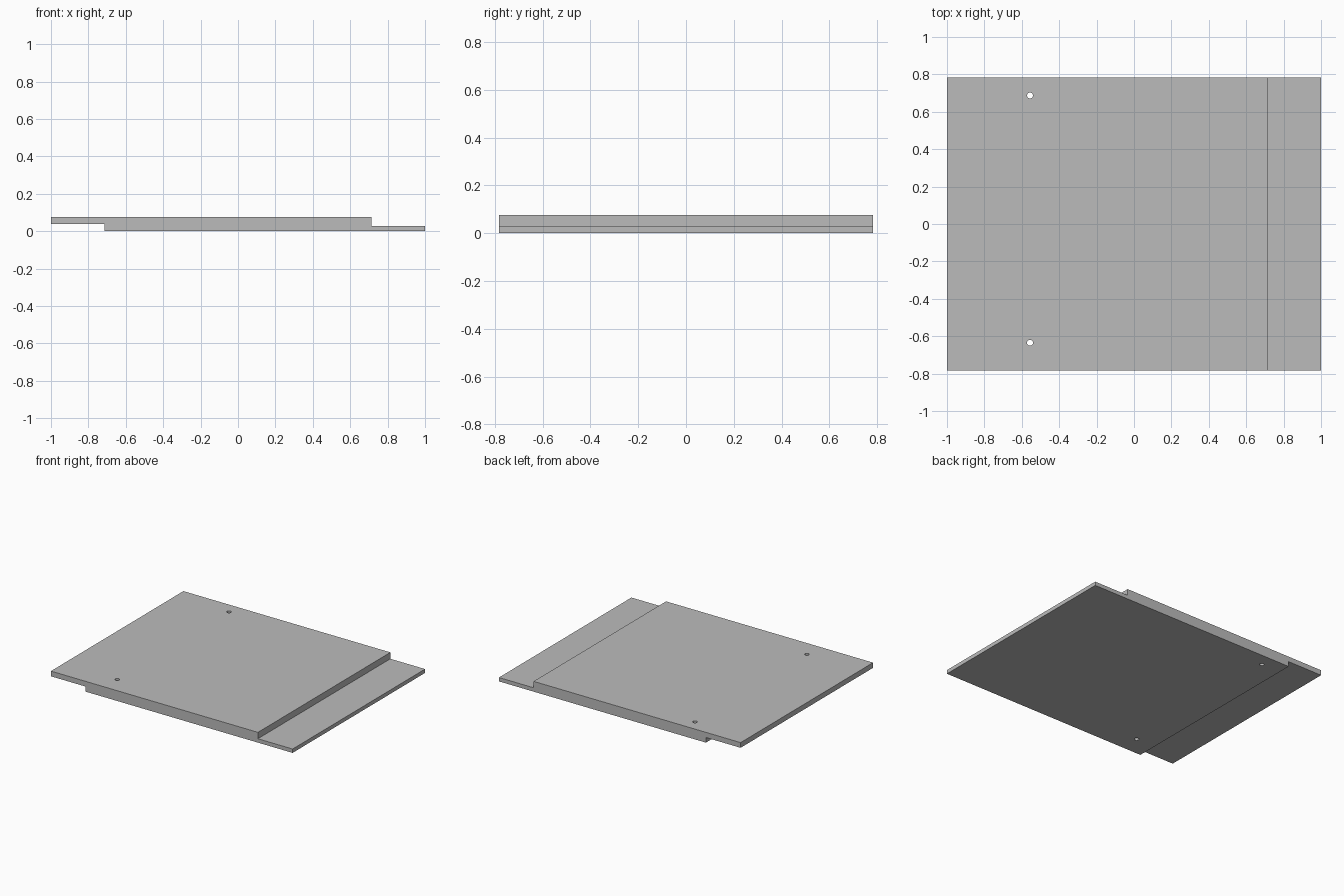
import bpy
import bmesh

# Remove the default object
cube = bpy.data.objects.get("Cube")
if cube:
    bpy.data.objects.remove(cube, do_unlink=True)

HALF_DEPTH = 0.783
HEIGHT = 0.077


def make_material(name, rgb):
    mat = bpy.data.materials.new(name)
    mat.use_nodes = True
    colour = (*rgb, 1.0)
    mat.diffuse_color = colour
    mat.node_tree.nodes["Principled BSDF"].inputs["Base Color"].default_value = colour
    return mat


grey = make_material("plain grey", (0.5, 0.5, 0.5))

# Board: stepped lap-joint profile extruded from front to back
profile = [(-1, 0.038), (-0.713, 0.038), (-0.713, 0), (1, 0),
           (1, 0.029), (0.713, 0.029), (0.713, HEIGHT), (-1, HEIGHT)]
bm = bmesh.new()
side = bm.faces.new([bm.verts.new((x, -HALF_DEPTH, z)) for x, z in profile])
extruded = bmesh.ops.extrude_face_region(bm, geom=[side])
back = [v for v in extruded["geom"] if isinstance(v, bmesh.types.BMVert)]
bmesh.ops.translate(bm, verts=back, vec=(0, 2 * HALF_DEPTH, 0))
bmesh.ops.recalc_face_normals(bm, faces=bm.faces)
mesh = bpy.data.meshes.new("lap_board")
bm.to_mesh(mesh)
bm.free()
mesh.materials.append(grey)
board = bpy.data.objects.new("lap_board", mesh)
bpy.context.collection.objects.link(board)

# Two screw holes drilled right through
for name, y in (("back_hole_cutter", 0.687), ("front_hole_cutter", -0.635)):
    bpy.ops.mesh.primitive_cylinder_add(vertices=24, radius=0.016, depth=0.4,
                                        location=(-0.556, y, HEIGHT / 2))
    cutter = bpy.context.object
    cutter.name = name
    cutter.data.materials.append(grey)
    cutter.hide_render = True
    cutter.hide_set(True)
    drill = board.modifiers.new(name, "BOOLEAN")
    drill.operation = "DIFFERENCE"
    drill.solver = "EXACT"
    drill.object = cutter
